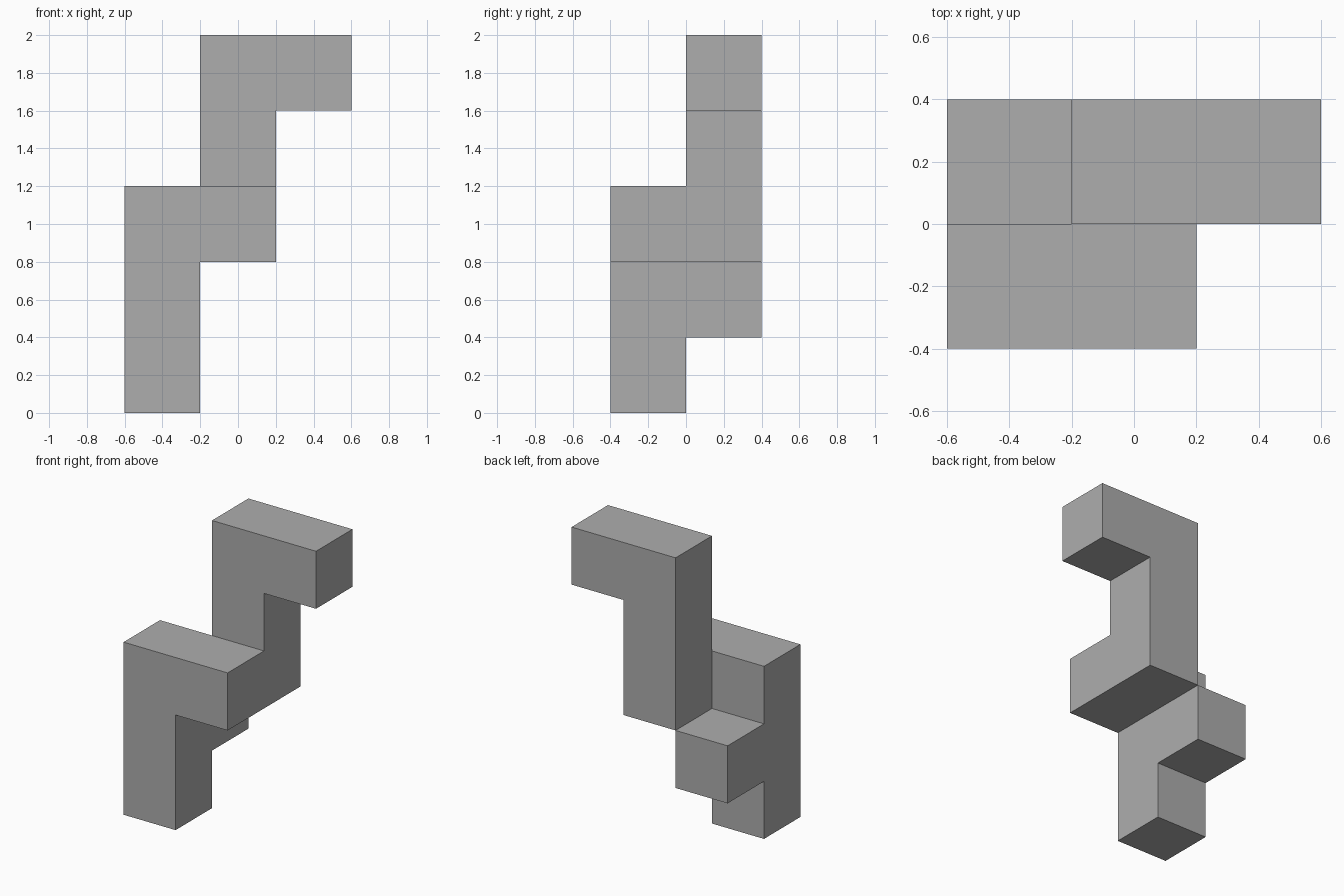
import bpy
import bmesh
import math
from mathutils import Vector

cube = bpy.data.objects.get("Cube")
if cube:
    bpy.data.objects.remove(cube, do_unlink=True)

# Plain grey material
grey = bpy.data.materials.new("plain_grey")
grey.use_nodes = True
colour = (0.42, 0.42, 0.42, 1)
grey.diffuse_color = colour
grey.node_tree.nodes["Principled BSDF"].inputs["Base Color"].default_value = colour

# Unit cells (x, y, z) of the chain of blocks
SIZE = 0.4
ORIGIN = Vector((-0.6, -0.4, 0))
leg = [(0, 0, z) for z in range(3)]
peg = [(0, 1, 1)]
bridge = [(1, 0, 2)]
column = [(1, 1, z) for z in range(2, 5)]
arm = [(2, 1, 4)]
cells = set(leg + peg + bridge + column + arm)


def add_side(bm, cell, axis, sign):
    """Add one outward-facing square of a cell."""
    normal, u, v = Vector(), Vector(), Vector()
    normal[axis] = sign
    u[(axis + 1) % 3] = 1
    v[(axis + 2) % 3] = sign
    centre = Vector(cell) + Vector((0.5, 0.5, 0.5)) + normal / 2
    corners = [centre + (u * a + v * b) / 2
               for a, b in ((-1, -1), (1, -1), (1, 1), (-1, 1))]
    bm.faces.new([bm.verts.new(ORIGIN + c * SIZE) for c in corners])


# Skin only the exposed sides, then merge coplanar squares
bm = bmesh.new()
for cell in sorted(cells):
    for axis in range(3):
        for sign in (-1, 1):
            neighbour = list(cell)
            neighbour[axis] += sign
            if tuple(neighbour) not in cells:
                add_side(bm, cell, axis, sign)
bmesh.ops.remove_doubles(bm, verts=bm.verts, dist=0.001)
bmesh.ops.dissolve_limit(bm, angle_limit=math.radians(1),
                         verts=bm.verts, edges=bm.edges)

mesh = bpy.data.meshes.new("block_chain")
bm.to_mesh(mesh)
bm.free()
mesh.materials.append(grey)
bpy.context.collection.objects.link(bpy.data.objects.new("block_chain", mesh))
